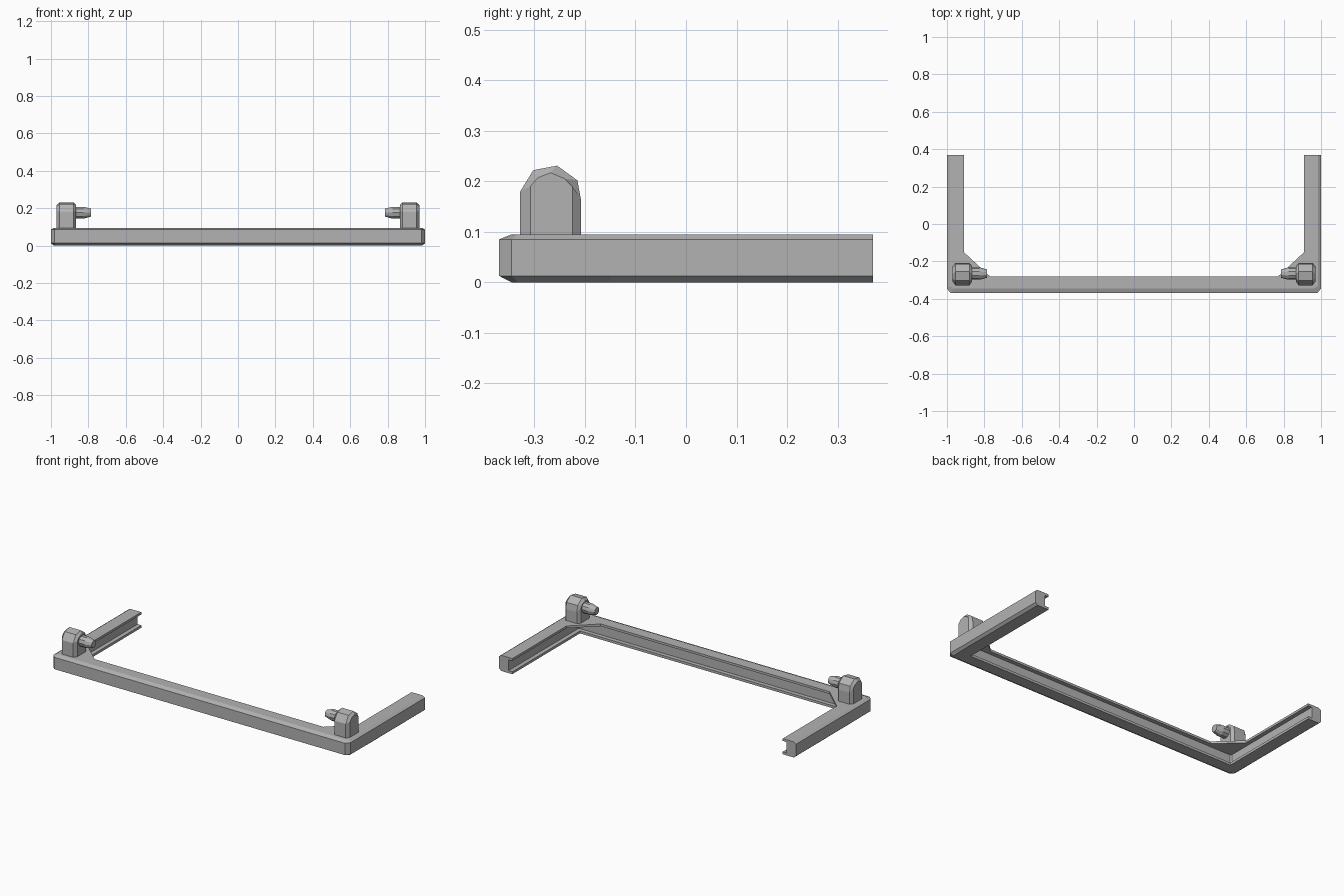
import bpy, bmesh, math
from mathutils import Vector

if "Cube" in bpy.data.objects:
    bpy.data.objects.remove(bpy.data.objects["Cube"])

grey = bpy.data.materials.new("warm_grey")
grey.diffuse_color = (0.45, 0.45, 0.45, 1)
grey.use_nodes = True
grey.node_tree.nodes["Principled BSDF"].inputs["Base Color"].default_value = grey.diffuse_color


def make_object(name, bm):
    bmesh.ops.remove_doubles(bm, verts=bm.verts, dist=0.0005)
    bmesh.ops.recalc_face_normals(bm, faces=bm.faces)
    mesh = bpy.data.meshes.new(name)
    bm.to_mesh(mesh)
    bm.free()
    mesh.materials.append(grey)
    obj = bpy.data.objects.new(name, mesh)
    bpy.context.collection.objects.link(obj)
    return obj


def loft(name, rings):
    """Skin a row of equal-length closed rings and cap both ends."""
    bm = bmesh.new()
    rows = [[bm.verts.new(p) for p in ring] for ring in rings]
    n = len(rows[0])
    for a, b in zip(rows, rows[1:]):
        for i in range(n):
            j = (i + 1) % n
            bm.faces.new((a[i], a[j], b[j], b[i]))
    bm.faces.new(rows[0])
    bm.faces.new(rows[-1])
    return make_object(name, bm)


# Channel frame: outer point, inner edge, gusseted top edge, bevel depth
stations = [
    ((-1, 0.37), (-0.91, 0.37), (-0.91, 0.37), 0.015),
    ((-1, -0.15), (-0.91, -0.15), (-0.91, -0.15), 0.015),
    ((-1, -0.345), (-0.91, -0.28), (-0.84, -0.215), 0.017),
    ((-0.98, -0.37), (-0.91, -0.28), (-0.84, -0.215), 0.025),
    ((-0.77, -0.37), (-0.77, -0.28), (-0.77, -0.28), 0.025),
]


def channel_ring(outer, inner, top_edge, bevel):
    o, i, g = Vector(outer), Vector(inner), Vector(top_edge)
    bev = o.lerp(i, bevel / 0.09)
    web = o.lerp(i, 0.72)
    section = [(o, 0.013), (o, 0.085), (bev, 0.095), (g, 0.095), (g, 0.081),
               (web, 0.081), (web, 0.015), (i, 0.015), (i, 0), (bev, 0)]
    return [(p.x, p.y, z) for p, z in section]


left = [channel_ring(*s) for s in stations]
right = [[(-x, y, z) for x, y, z in ring] for ring in reversed(left)]
loft("channel_frame", left + right)

# Post outlines in (y, z): full body and the smaller chamfered end
body = [(-0.328, 0.095), (-0.328, 0.18), (-0.302, 0.222), (-0.255, 0.231),
        (-0.215, 0.202), (-0.208, 0.165), (-0.208, 0.095)]
end = [(-0.308, 0.095), (-0.308, 0.19), (-0.293, 0.207), (-0.268, 0.217),
       (-0.24, 0.205), (-0.225, 0.19), (-0.225, 0.095)]


def circle(x, r, n=10):
    return [(x, -0.265 + r * math.cos(math.tau * k / n),
             0.176 + r * math.sin(math.tau * k / n)) for k in range(n)]


for side, s in (("left", 1), ("right", -1)):
    # Upright post with chamfered sides
    loft(side + "_post", [[(s * x, y, z) for y, z in outline] for x, outline in
                          ((-0.97, end), (-0.955, body), (-0.88, body), (-0.865, end))])
    # Tapered pin pointing inward
    loft(side + "_pin", [circle(s * x, r) for x, r in
                         ((-0.88, 0.033), (-0.825, 0.033), (-0.785, 0.022))])
